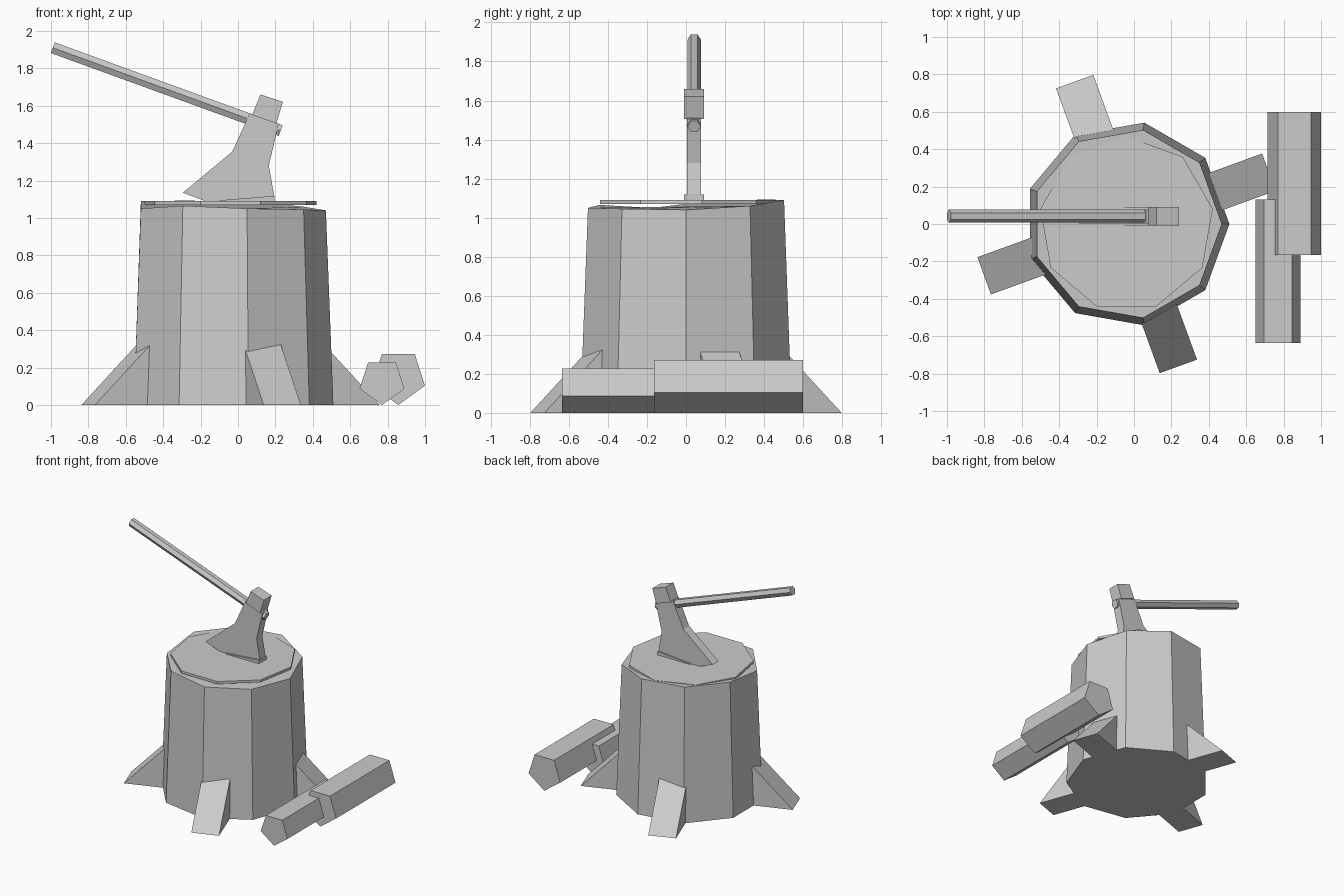
import bpy
from math import sin, cos, radians
from mathutils import Vector

if "Cube" in bpy.data.objects:
    bpy.data.objects.remove(bpy.data.objects["Cube"])

CX = -0.04      # stump axis
AXE_Y = 0.041   # axe centre plane


def make(name, verts, faces):
    me = bpy.data.meshes.new(name)
    me.from_pydata(verts, [], faces)
    me.update()
    ob = bpy.data.objects.new(name, me)
    bpy.context.collection.objects.link(ob)
    return ob


def loft(name, a, b):
    """Closed solid between two matching rings (ring a counter-clockwise seen from b)."""
    n = len(a)
    faces = [tuple(reversed(range(n))), tuple(range(n, 2 * n))]
    faces += [(i, (i + 1) % n, n + (i + 1) % n, n + i) for i in range(n)]
    return make(name, list(a) + list(b), faces)


def ring(n, r, start=0):
    return [(r * cos(radians(start + 360 * i / n)), r * sin(radians(start + 360 * i / n)))
            for i in range(n)]


def slab(name, profile, y0, y1):
    """Counter-clockwise x-z profile extruded along y."""
    return loft(name, [(x, y1, z) for x, z in profile], [(x, y0, z) for x, z in profile])


# Stump with an uneven sawn rim
rim = [1.04, 1.06, 1.091, 1.092, 1.091, 1.05, 1.065, 1.05, 1.045]
loft("stump",
     [(CX + x, y, 0) for x, y in ring(9, 0.55)],
     [(CX + x, y, z) for (x, y), z in zip(ring(9, 0.51), rim)])

# Thin cut face on top
cut = ring(9, 0.468, 10)
loft("cut_face", [(CX + x, y, 1.07) for x, y in cut], [(CX + x, y, 1.09) for x, y in cut])

# Four root wedges
for k in range(4):
    ang = radians(20 + 90 * k)
    d, s = Vector((cos(ang), sin(ang), 0)), Vector((-sin(ang), cos(ang), 0))
    tri = [(0.38, 0.0), (0.81, 0.0), (0.38, 0.44)]
    sides = [[Vector((CX, 0, z)) + d * r + s * w for r, z in tri] for w in (0.106, -0.106)]
    loft(f"root_{k + 1}", *sides)

# Two five-sided logs lying beside the stump
for name, x, r, y0, y1 in (("large_log", 0.857, 0.15, -0.165, 0.60),
                           ("small_log", 0.77, 0.126, -0.635, 0.13)):
    slab(name, [(x + px, r + pz) for px, pz in ring(5, r, -90)], y0, y1)

# Axe blade, poll and the widened bit in the wood
slab("axe_blade", [(-0.295, 1.135), (-0.17, 1.088), (0.0, 1.075), (0.193, 1.075), (0.193, 1.12),
                   (0.165, 1.28), (0.218, 1.505), (0.063, 1.56), (-0.03, 1.355)],
     AXE_Y - 0.037, AXE_Y + 0.037)
slab("axe_poll", [(0.075, 1.55), (0.205, 1.505), (0.24, 1.62), (0.12, 1.66)],
     AXE_Y - 0.05, AXE_Y + 0.05)
slab("axe_bit", [(-0.1, 1.07), (0.195, 1.07), (0.195, 1.118), (-0.1, 1.094)],
     AXE_Y - 0.05, AXE_Y + 0.05)

# Six-sided axe handle
p0, p1 = Vector((-0.99, AXE_Y + 0.001, 1.91)), Vector((0.228, AXE_Y + 0.001, 1.467))
axis = (p1 - p0).normalized()
u = Vector((0, 1, 0))
v = axis.cross(u)
hexa = ring(6, 0.035)
loft("axe_handle", *[[p + u * a + v * b for a, b in hexa] for p in (p0, p1)])
